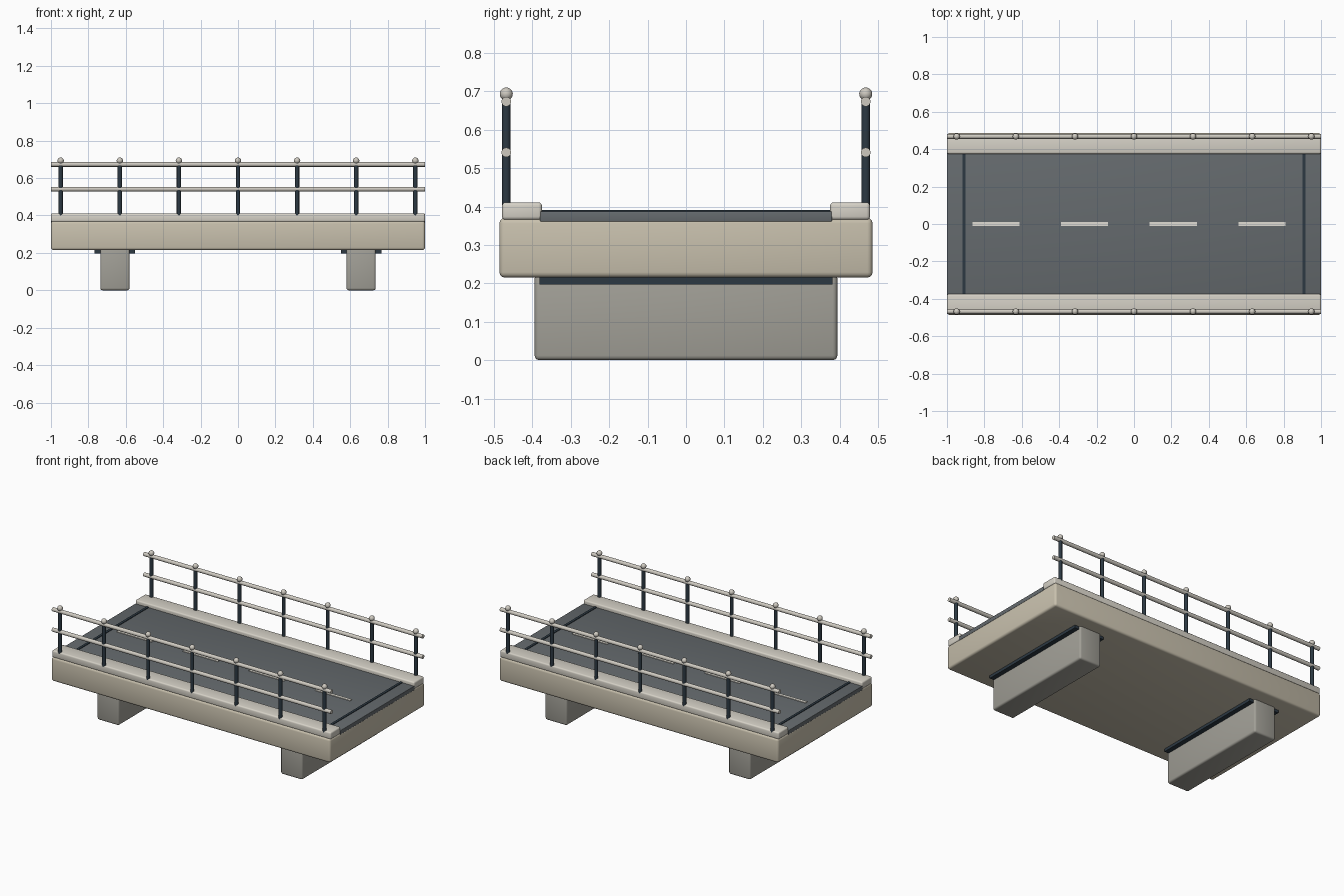
import bpy, math

if "Cube" in bpy.data.objects:
    bpy.data.objects.remove(bpy.data.objects["Cube"])


def material(name, rgb):
    m = bpy.data.materials.new(name)
    m.diffuse_color = (*rgb, 1)
    m.use_nodes = True
    m.node_tree.nodes["Principled BSDF"].inputs["Base Color"].default_value = m.diffuse_color
    return m


CONCRETE = material("concrete", (0.58, 0.53, 0.42))
KERB = material("kerb_stone", (0.67, 0.64, 0.57))
PIER = material("pier_concrete", (0.36, 0.35, 0.31))
ASPHALT = material("asphalt", (0.13, 0.145, 0.155))
STEEL = material("dark_steel", (0.025, 0.04, 0.055))
METAL = material("light_metal", (0.62, 0.59, 0.53))
PAINT = material("road_paint", (0.75, 0.73, 0.66))


def finish(name, mat):
    ob = bpy.context.object
    ob.name = name
    ob.data.materials.append(mat)
    bpy.ops.object.shade_smooth_by_angle(angle=math.radians(35))
    return ob


def box(name, mat, x, y, z, bevel=0.0):
    """Box from (min, max) ranges, with optional rounded edges."""
    bpy.ops.mesh.primitive_cube_add(
        size=1, location=[(a + b) / 2 for a, b in (x, y, z)])
    ob = bpy.context.object
    ob.scale = [b - a for a, b in (x, y, z)]
    bpy.ops.object.transform_apply(location=False, rotation=False, scale=True)
    if bevel:
        mod = ob.modifiers.new("Rounded edges", 'BEVEL')
        mod.width, mod.segments = bevel, 3
        bpy.ops.object.modifier_apply(modifier=mod.name)
    return finish(name, mat)


def rod(name, mat, radius, length, loc, rot=(0, 0, 0)):
    bpy.ops.mesh.primitive_cylinder_add(
        vertices=16, radius=radius, depth=length, location=loc, rotation=rot)
    return finish(name, mat)


# Deck slab and road surface
box("deck", CONCRETE, (-1, 1), (-0.486, 0.486), (0.215, 0.37), 0.014)
box("road_surface", ASPHALT, (-1, 1), (-0.38, 0.38), (0.36, 0.387), 0.003)

# Painted centre dashes
for i in range(4):
    cx = -0.738 + 0.474 * i
    box(f"lane_dash_{i + 1}", PAINT, (cx - 0.126, cx + 0.126),
        (-0.01, 0.01), (0.383, 0.391))

# Expansion joints, piers and bearing plates at each end
for sx, end in ((-1, "left"), (1, "right")):
    jx, px = sx * 0.91, sx * 0.658
    box(f"expansion_joint_{end}", STEEL, (jx - 0.008, jx + 0.008),
        (-0.378, 0.378), (0.38, 0.391))
    box(f"pier_{end}", PIER, (px - 0.078, px + 0.078),
        (-0.394, 0.394), (0, 0.225), 0.012)
    box(f"bearing_plate_{end}", STEEL, (px - 0.108, px + 0.108),
        (-0.382, 0.382), (0.197, 0.22))

# Kerbs and railings on both sides
for sy, side in ((-1, "front"), (1, "back")):
    ky = sorted((sy * 0.375, sy * 0.479))
    box(f"kerb_{side}", KERB, (-1, 1), ky, (0.365, 0.411), 0.009)
    y = sy * 0.468
    for z, level in ((0.541, "middle"), (0.673, "top")):
        rod(f"{level}_rail_{side}", METAL, 0.0125, 2, (0, y, z),
            (0, math.pi / 2, 0))
    for i in range(7):
        x = -0.948 + 0.316 * i
        rod(f"post_{side}_{i + 1}", STEEL, 0.0115, 0.29, (x, y, 0.545))
        bpy.ops.mesh.primitive_uv_sphere_add(
            segments=16, ring_count=10, radius=0.017, location=(x, y, 0.693))
        finish(f"post_cap_{side}_{i + 1}", METAL)
